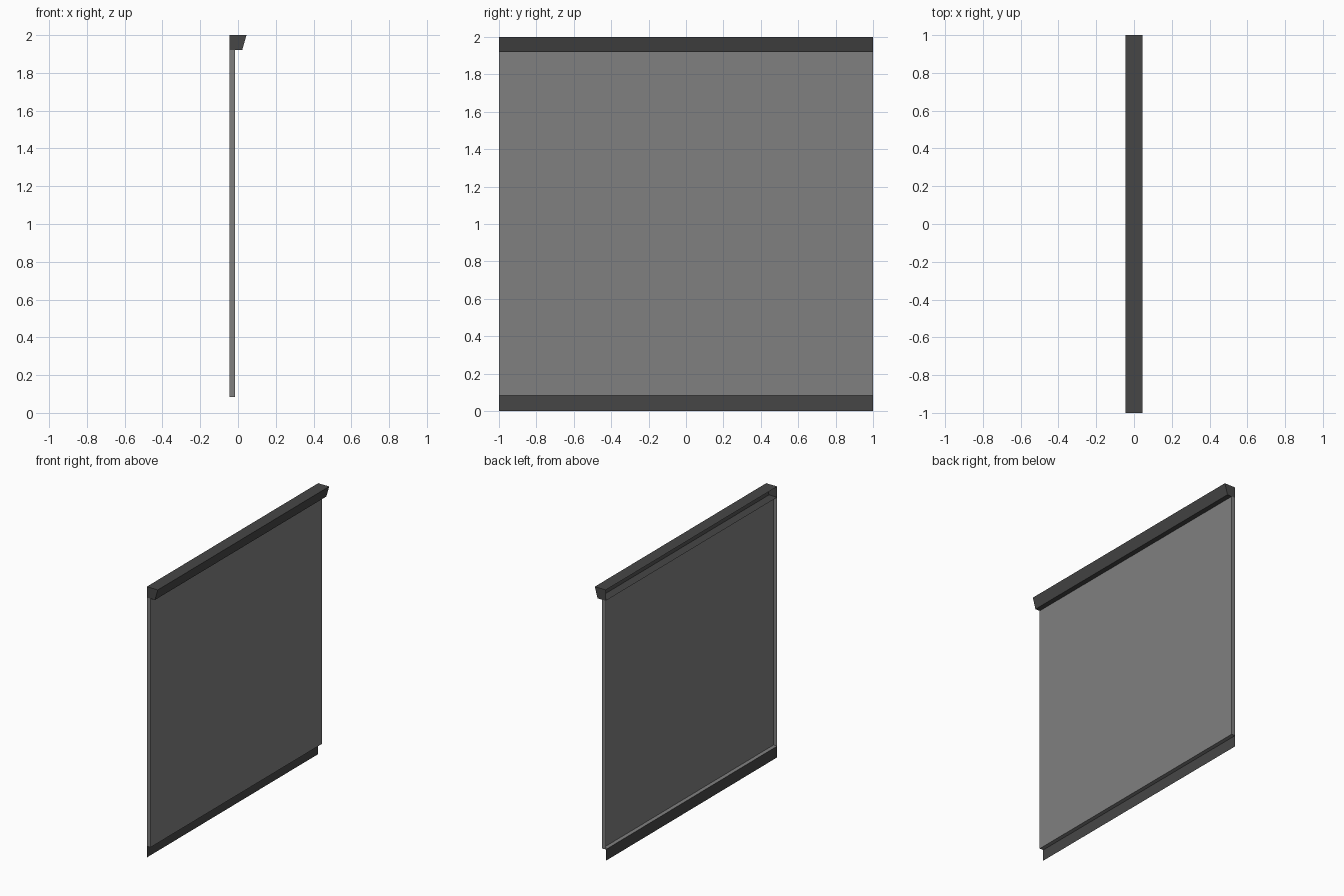
import bpy
import bmesh

if "Cube" in bpy.data.objects:
    bpy.data.objects.remove(bpy.data.objects["Cube"])

BACK, PANEL_X, LEDGE_X, FRONT = -0.045, -0.015, 0.022, 0.045
SKIRT_Z, CAP_Z, TOP = 0.083, 1.92, 2.0


def material(name, v):
    m = bpy.data.materials.new(name)
    m.diffuse_color = (v, v, v, 1)
    m.use_nodes = True
    m.node_tree.nodes["Principled BSDF"].inputs["Base Color"].default_value = m.diffuse_color
    return m


light_grey = material("light grey", 0.216)
dark_grey = material("dark grey", 0.062)


def prism(name, profile, mat, keep=lambda n: True):
    """Extrude an (x, z) profile along y, then keep only the wanted faces."""
    bm = bmesh.new()
    near = [bm.verts.new((x, -1, z)) for x, z in profile]
    far = [bm.verts.new((x, 1, z)) for x, z in profile]
    n = len(profile)
    bm.faces.new(near)
    bm.faces.new(far[::-1])
    for i in range(n):
        j = (i + 1) % n
        bm.faces.new((near[j], near[i], far[i], far[j]))
    bmesh.ops.recalc_face_normals(bm, faces=bm.faces[:])
    bm.normal_update()
    unwanted = [f for f in bm.faces if not keep(f.normal)]
    bmesh.ops.delete(bm, geom=unwanted, context='FACES')
    mesh = bpy.data.meshes.new(name)
    bm.to_mesh(mesh)
    bm.free()
    mesh.materials.append(mat)
    obj = bpy.data.objects.new(name, mesh)
    bpy.context.collection.objects.link(obj)
    return obj


# Wall panel: shallow tray, open at the back and under the cap
prism("wall_panel",
      [(BACK, SKIRT_Z), (PANEL_X, SKIRT_Z), (PANEL_X, CAP_Z), (BACK, CAP_Z)],
      light_grey, lambda n: n.x > -0.9 and n.z < 0.9)

# Top cap: overhanging moulding with a sloped front, open at the back
prism("top_cap",
      [(BACK, CAP_Z), (LEDGE_X, CAP_Z), (FRONT, TOP), (BACK, TOP)],
      dark_grey, lambda n: n.x > -0.9)

# Recessed skirting: a single sheet in the back plane
prism("skirting",
      [(BACK - 0.01, 0), (BACK, 0), (BACK, SKIRT_Z), (BACK - 0.01, SKIRT_Z)],
      dark_grey, lambda n: n.x > 0.9)
